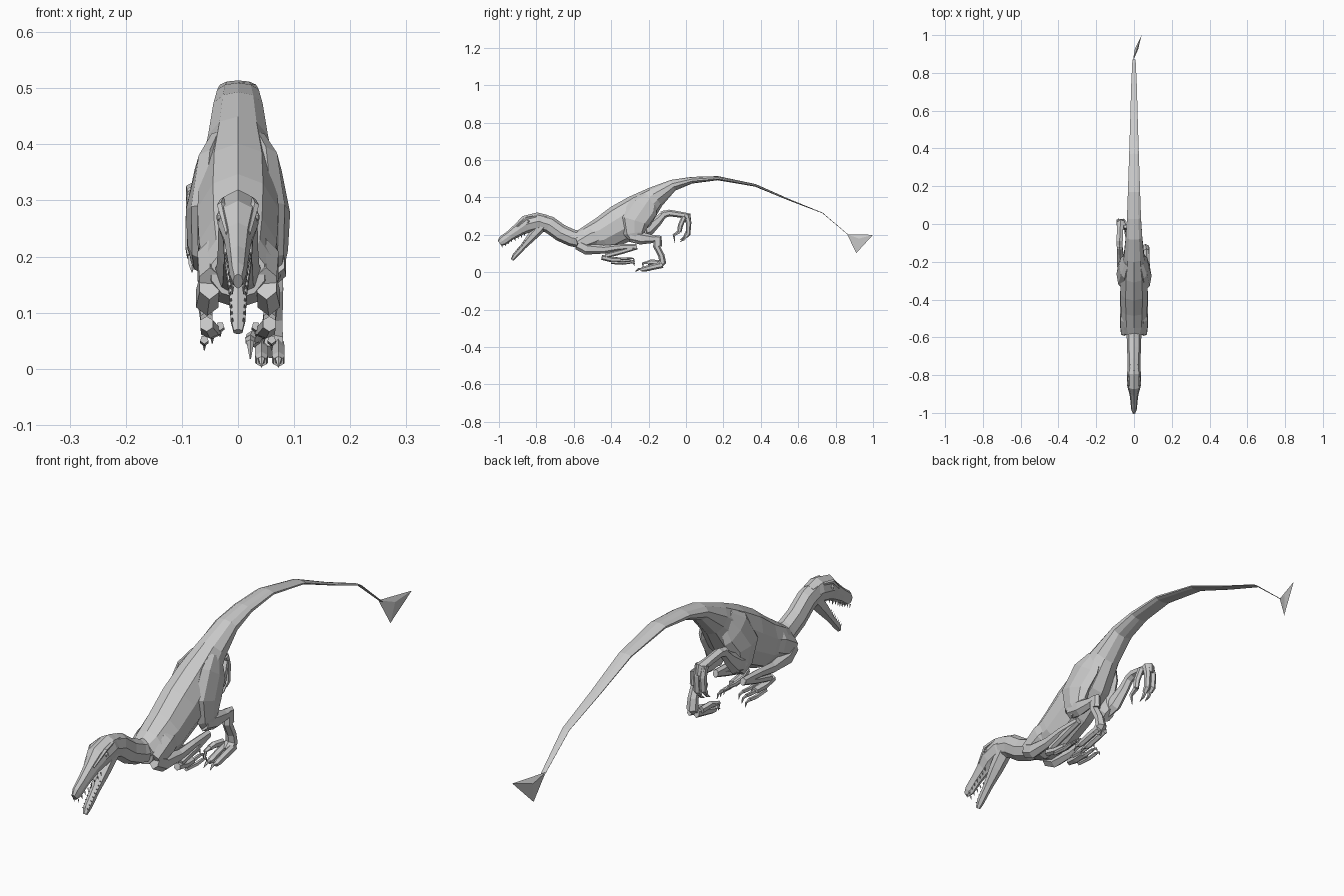
import bpy, bmesh, math
from mathutils import Vector


def tube(name, pts, n=8):
    """Loft n-sided rings along a path; each point is (x, y, z, half_width, half_height)."""
    bm = bmesh.new()
    c = [Vector(p[:3]) for p in pts]
    rings = []
    for i, p in enumerate(pts):
        a, b = c[max(i - 1, 0)], c[min(i + 1, len(c) - 1)]
        if 0 < i < len(c) - 1:
            t = (c[i] - a).normalized() + (b - c[i]).normalized()
        else:
            t = b - a
        t.normalize()
        side = Vector((1, 0, 0)) - t * t.x
        side.normalize()
        up = t.cross(side)
        ring = []
        for k in range(n):
            ang = math.tau * k / n + math.pi / 2
            ring.append(bm.verts.new(c[i] + side * math.cos(ang) * p[3] + up * math.sin(ang) * p[4]))
        rings.append(ring)
    for r, s in zip(rings, rings[1:]):
        for k in range(n):
            bm.faces.new((r[k], r[(k + 1) % n], s[(k + 1) % n], s[k]))
    bm.faces.new(rings[0])
    bm.faces.new(rings[-1])
    bmesh.ops.recalc_face_normals(bm, faces=bm.faces)
    me = bpy.data.meshes.new(name)
    bm.to_mesh(me)
    bm.free()
    ob = bpy.data.objects.new(name, me)
    bpy.context.collection.objects.link(ob)
    return ob


def yz(x, pts):
    """Add a constant x to (y, z, w, h) points."""
    return [(x,) + p for p in pts]


# Torso flowing into the long flattened tail
tube("torso_and_tail", yz(0, [
    (-.585, .172, .05, .046), (-.54, .175, .066, .068), (-.45, .2, .073, .093),
    (-.35, .258, .076, .105), (-.25, .325, .072, .097), (-.165, .402, .056, .06),
    (-.07, .465, .046, .031), (.03, .492, .039, .018), (.17, .503, .034, .011),
    (.37, .465, .027, .007), (.55, .388, .021, .004), (.73, .317, .016, .0015),
    (.87, .198, .009, .001)]), 10)

# Tail fan blade with a slight fold
fan = bpy.data.meshes.new("tail_fan")
fan.from_pydata([(-.006, .862, .203), (.04, 1, .2), (.012, .91, .102), (.004, .925, .18), (.022, .925, .18)],
                [], [(0, 3, 1), (3, 2, 1), (0, 2, 3), (0, 1, 4), (4, 1, 2), (0, 4, 2)])
bpy.context.collection.objects.link(bpy.data.objects.new("tail_fan", fan))

# Neck
tube("neck", yz(0, [
    (-.54, .17, .045, .046), (-.61, .184, .038, .046), (-.67, .211, .036, .046),
    (-.73, .254, .035, .046), (-.79, .273, .035, .045)]), 8)

# Head and jaws
tube("skull", yz(0, [
    (-.745, .272, .028, .035), (-.79, .272, .038, .048), (-.855, .256, .036, .048),
    (-.89, .231, .025, .036), (-.94, .197, .019, .027), (-.98, .168, .015, .027),
    (-.997, .156, .009, .016)]), 8)
tube("lower_jaw", yz(0, [
    (-.77, .25, .032, .03), (-.82, .195, .028, .025), (-.87, .138, .019, .016),
    (-.915, .088, .015, .014), (-.93, .066, .009, .008)]), 6)
for s, side in ((1, "right"), (-1, "left")):
    tube(side + "_brow", [(s * .026, -.80, .300, .006, .006), (s * .030, -.85, .290, .008, .008),
                          (s * .019, -.905, .242, .004, .004)], 5)
    tube(side + "_eye", [(s * .03, -.845, .270, .01, .01), (s * .037, -.847, .270, .006, .006)], 6)
    # Teeth in both jaws
    for i in range(8):
        f = i / 7
        x, y, z = s * (.021 - .011 * f), -.865 - .12 * f, .207 - .061 * f
        tube(side + "_upper_tooth", [(x, y, z, .003, .004), (x, y + .004, z - .014, .0005, .0005)], 4)
        x, y, z = s * (.016 - .006 * f), -.855 - .068 * f, .165 - .082 * f
        tube(side + "_lower_tooth", [(x, y, z, .003, .003), (x, y - .01, z + .008, .0005, .0005)], 4)


def claw(name, x, y, z, dy, dz, cy, cz, r=.008):
    """Hooked claw from (y, z), first along (dy, dz), then along (cy, cz)."""
    tube(name, [(x, y, z, r, r), (x, y + dy, z + dz, r * .75, r * .75),
                (x, y + dy + cy, z + dz + cz, .001, .001)], 5)


# Arms folded under the chest: upper arm back, forearm forward, hand back
for s, side in ((1, "right"), (-1, "left")):
    tube(side + "_shoulder", [(s * .04, -.42, .215, .02, .035), (s * .05, -.50, .185, .026, .05),
                              (s * .05, -.575, .148, .022, .036)], 6)
    tube(side + "_upper_arm", [(s * .051, -.578, .15, .02, .03), (s * .055, -.53, .125, .023, .032),
                               (s * .058, -.44, .122, .018, .022), (s * .06, -.36, .133, .015, .017),
                               (s * .058, -.265, .137, .013, .015)], 6)
    tube(side + "_forearm", [(s * .058, -.262, .135, .012, .013), (s * .058, -.34, .112, .014, .014),
                             (s * .056, -.43, .088, .012, .014)], 6)
    tube(side + "_palm", [(s * .056, -.45, .08, .013, .014), (s * .05, -.40, .068, .018, .014),
                          (s * .046, -.35, .066, .018, .012)], 6)
    for i in range(3):
        x, z = s * (.032 + .014 * i), .076 - .012 * i
        tube(side + "_finger", [(x, -.40, z, .008, .008), (x, -.34, z - .004, .008, .008),
                                (x, -.30, z, .007, .007)], 5)
        claw(side + "_hand_claw", x, -.30, z, .02, -.003, .006, -.016, .006)

# Right leg, planted under the body
tube("right_thigh", [(.035, -.19, .40, .018, .04), (.05, -.225, .35, .028, .08),
                     (.06, -.275, .275, .033, .08), (.062, -.275, .21, .027, .058),
                     (.062, -.26, .17, .018, .034)], 8)
tube("right_shin", [(.064, -.30, .195, .022, .032), (.066, -.24, .182, .023, .034),
                    (.066, -.18, .178, .018, .022), (.066, -.145, .18, .016, .02),
                    (.066, -.148, .14, .017, .02)], 6)
tube("right_metatarsal", [(.066, -.155, .19, .016, .018), (.065, -.158, .14, .018, .018),
                          (.062, -.132, .09, .02, .017), (.06, -.125, .055, .023, .02),
                          (.058, -.15, .03, .025, .016)], 6)
for x, l in ((.042, .07), (.072, .075)):
    tube("right_toe", [(x, -.125, .04, .011, .017), (x, -.17, .03, .013, .016),
                       (x, -.15 - l, .017, .013, .014), (x, -.165 - l, .013, .01, .01)], 6)
    claw("right_toe_claw", x, -.16 - l, .015, -.02, .002, -.018, -.014)
tube("right_inner_toe", [(.032, -.14, .05, .012, .014), (.026, -.185, .055, .012, .014),
                         (.022, -.205, .05, .01, .011)], 6)
claw("right_sickle_claw", .022, -.2, .052, -.03, -.005, .0, -.03, .01)

# Left leg, kicked out behind
tube("left_thigh", [(-.035, -.19, .40, .018, .04), (-.05, -.225, .35, .028, .075),
                    (-.06, -.265, .28, .033, .078), (-.062, -.25, .22, .028, .055),
                    (-.064, -.225, .19, .02, .03)], 8)
tube("left_shin", [(-.066, -.25, .215, .022, .034), (-.07, -.20, .232, .024, .037),
                   (-.074, -.15, .275, .019, .025), (-.076, -.115, .312, .017, .019),
                   (-.076, -.09, .315, .015, .016)], 6)
tube("left_metatarsal", [(-.076, -.13, .305, .017, .02), (-.076, -.09, .317, .019, .018),
                         (-.074, -.03, .308, .019, .016), (-.07, .008, .30, .022, .02),
                         (-.068, .012, .27, .022, .016)], 6)
for x, l in ((-.056, .065), (-.082, .055)):
    tube("left_toe", [(x, .002, .305, .012, .017), (x, .014, .265, .013, .015),
                      (x, .011, .27 - l, .013, .013), (x, -.002, .255 - l, .01, .01)], 6)
    claw("left_toe_claw", x, .0, .257 - l, -.012, -.018, -.02, -.012)
tube("left_inner_toe", [(-.045, -.01, .295, .012, .014), (-.04, -.03, .25, .012, .014),
                        (-.04, -.035, .215, .01, .011)], 6)
claw("left_sickle_claw", -.04, -.034, .218, -.03, -.02, .005, -.042, .011)
